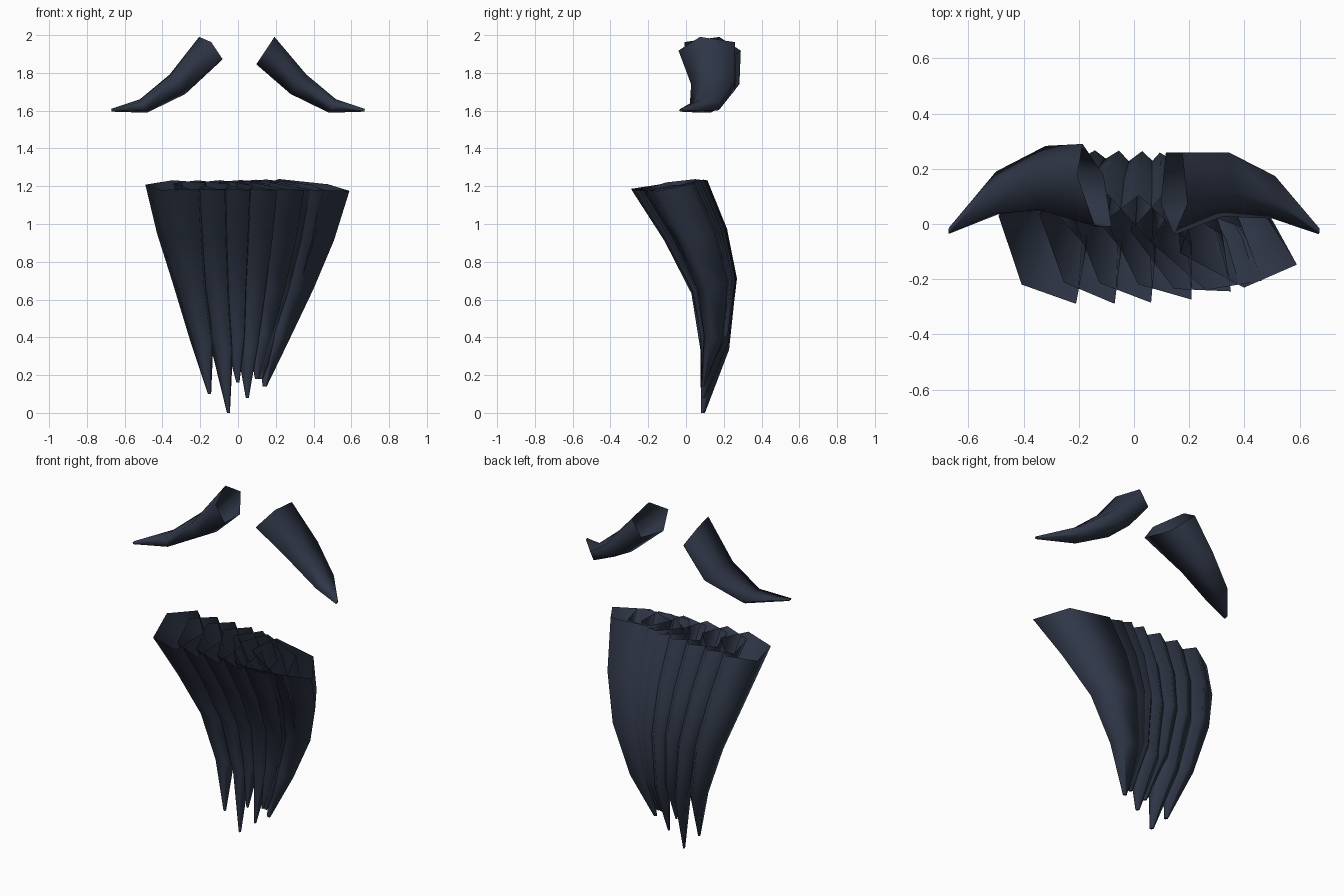
import bpy, bmesh, math
from mathutils import Vector

if "Cube" in bpy.data.objects:
    bpy.data.objects.remove(bpy.data.objects["Cube"])

mat = bpy.data.materials.new("dark blue hair")
mat.diffuse_color = (0.028, 0.037, 0.062, 1)
mat.use_nodes = True
mat.node_tree.nodes["Principled BSDF"].inputs["Base Color"].default_value = mat.diffuse_color


def horn(name, rings):
    """Tapered five-sided lock with an open root and a closed tip; rings hold five points."""
    bm = bmesh.new()
    loops = [[bm.verts.new(p) for p in ring] for ring in rings]
    for a, b in zip(loops, loops[1:]):
        for i in range(5):
            j = (i + 1) % 5
            bm.faces.new((a[i], a[j], b[j], b[i])).smooth = True
    bm.faces.new(loops[-1])
    bmesh.ops.recalc_face_normals(bm, faces=bm.faces)
    # the open shell must face outwards
    mid = sum((v.co for v in loops[0]), Vector()) / 5
    f = next(f for f in loops[0][0].link_faces)
    if f.normal.dot(f.calc_center_median() - (mid + sum((v.co for v in loops[1]), Vector()) / 5) / 2) < 0:
        bmesh.ops.reverse_faces(bm, faces=bm.faces)
    me = bpy.data.meshes.new(name)
    bm.to_mesh(me)
    bm.free()
    me.materials.append(mat)
    ob = bpy.data.objects.new(name, me)
    bpy.context.collection.objects.link(ob)


def pentagon(center, u, v, start):
    c, u, v = Vector(center), Vector(u), Vector(v)
    angles = [math.radians(start + 72 * i) for i in range(5)]
    return [c + u * math.cos(a) + v * math.sin(a) for a in angles]


# Beard: fan of overlapping locks
# (top x, tip x, tip z, long axis angle, y shift, width to length ratio)
locks = [(-0.325, -0.15, 0.10, 120, 0.0, 0.62), (-0.185, -0.05, 0.0, 120, 0.0, 0.55),
         (-0.06, 0.0, 0.16, 122, 0.0, 0.55), (0.07, 0.05, 0.08, 127, 0.0, 0.55),
         (0.18, 0.10, 0.18, 138, 0.0, 0.6), (0.265, 0.12, 0.18, 150, 0.0, 0.6),
         (0.37, 0.14, 0.14, 163, 0.01, 0.62)]
# Shared lock profile: blend to tip, y, z, radius, slope towards the back
profile = [(0, -0.09, 1.205, 0.23, 0.14), (0.19, 0.05, 0.94, 0.19, 0.2),
           (0.45, 0.148, 0.665, 0.138, 0.3), (0.78, 0.152, 0.335, 0.088, 0.0),
           (1, 0.09, 0.0, 0.012, 0.0)]
for n, (top, tip, tip_z, axis, dy, ratio) in enumerate(locks):
    lean = -0.25 * top
    ca, sa = math.cos(math.radians(axis)), math.sin(math.radians(axis))
    rings = []
    for t, y, z, r, slope in profile:
        center = (top + (tip - top) * t, y + dy * (1 - t), z + tip_z * t ** 3)
        w = r * ratio
        rings.append(pentagon(center, (r * ca, r * sa, r * (ca * lean + sa * slope)),
                              (-w * sa, w * ca, w * (-sa * lean + ca * slope)), 180))
    horn(f"beard_lock_{n + 1}", rings)

# Moustache: x, y, z, depth radius, thickness radius, thickness direction (x, z)
stache = [(0.145, 0.125, 1.918, 0.165, 0.092, 0.55, 0.83),
          (0.32, 0.155, 1.74, 0.128, 0.07, 0.62, 0.78),
          (0.50, 0.105, 1.625, 0.085, 0.042, 0.45, 0.9),
          (0.67, -0.025, 1.602, 0.012, 0.008, 0.3, 0.95)]
for name, side, start, skew in (("moustache_right", 1, 180, 0), ("moustache_left", -1, 0, 0.25)):
    horn(name, [pentagon((side * x, y, z), (side * skew * ry * (i == 0), ry, 0),
                         (side * rt * dx, 0, rt * dz), start)
                for i, (x, y, z, ry, rt, dx, dz) in enumerate(stache)])
